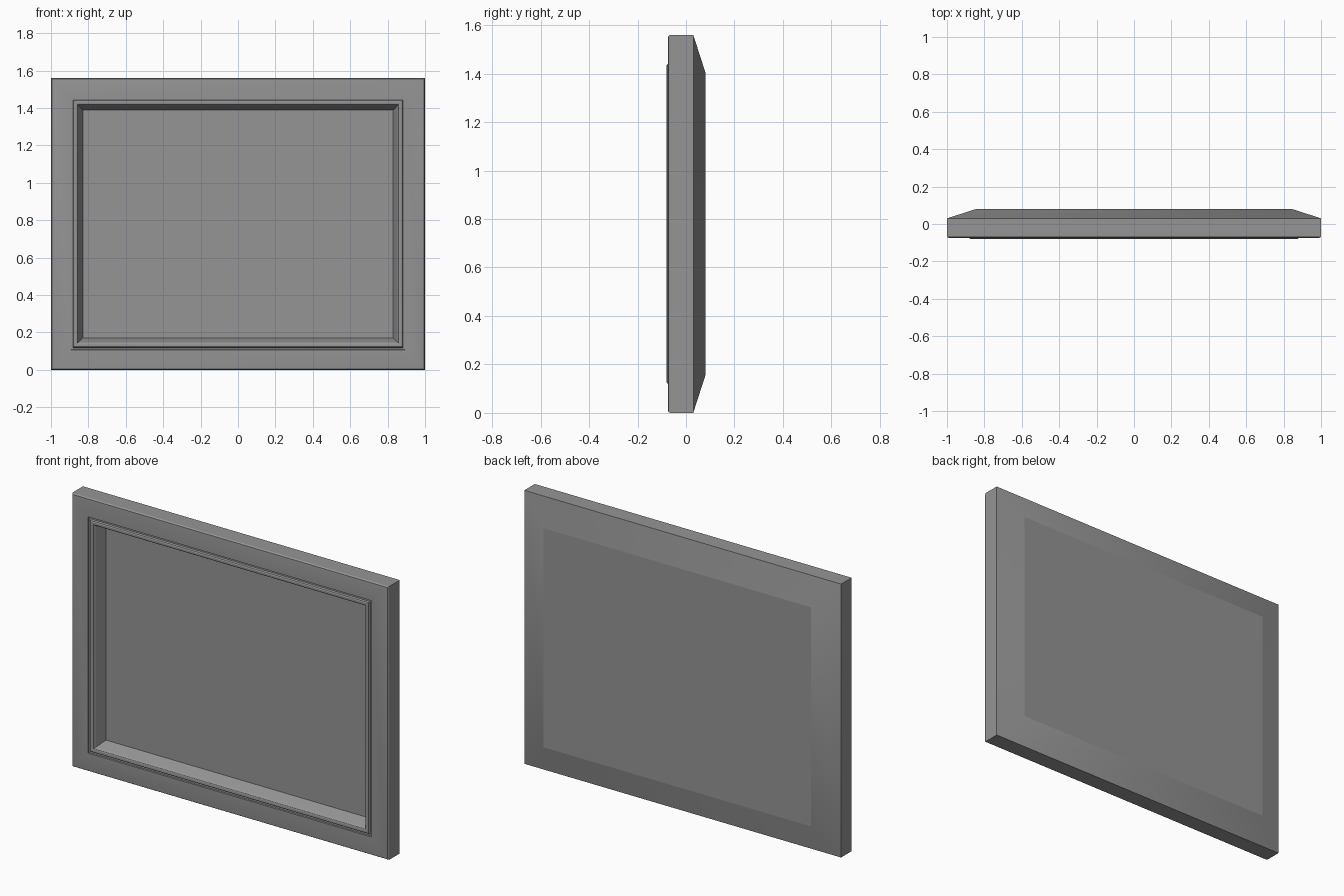
import bpy
import bmesh
import math

cube = bpy.data.objects.get("Cube")
if cube:
    bpy.data.objects.remove(cube, do_unlink=True)

WIDTH, HEIGHT = 2.0, 1.56

grey = bpy.data.materials.new("plain grey")
grey.use_nodes = True
colour = (0.3, 0.3, 0.3, 1)
grey.diffuse_color = colour
grey.node_tree.nodes["Principled BSDF"].inputs["Base Color"].default_value = colour


def add_ring(bm, inset, y):
    """Rectangle of four vertices, inset from the outer edge, at depth y."""
    x, low, high = WIDTH / 2 - inset, inset, HEIGHT - inset
    return [bm.verts.new(p) for p in
            ((-x, y, low), (x, y, low), (x, y, high), (-x, y, high))]


def build(name, profile, cap_start=False, cap_end=False):
    """Sweep an (inset, y) profile round the rectangle, with optional flat caps."""
    bm = bmesh.new()
    rings = [add_ring(bm, inset, y) for inset, y in profile]
    for a, b in zip(rings, rings[1:]):
        for i in range(4):
            j = (i + 1) % 4
            bm.faces.new((a[i], b[i], b[j], a[j]))
    if cap_start:
        bm.faces.new(rings[0][::-1])
    if cap_end:
        bm.faces.new(rings[-1])
    mesh = bpy.data.meshes.new(name)
    bm.to_mesh(mesh)
    bm.free()
    mesh.materials.append(grey)
    obj = bpy.data.objects.new(name, mesh)
    bpy.context.collection.objects.link(obj)
    bpy.ops.object.select_all(action='DESELECT')
    obj.select_set(True)
    bpy.context.view_layer.objects.active = obj
    bpy.ops.object.shade_smooth_by_angle(angle=math.radians(30))
    return obj


# Flat back with its sloping border
build("back_panel", [(0.155, 0.08), (0, 0.03)], cap_start=True)

# Sides, softened front edge and flat front border
build("outer_frame", [(0, 0.03), (0, -0.065), (0.005, -0.073),
                      (0.015, -0.075), (0.106, -0.075)])

# Narrow groove and raised bead inside the border
build("inner_bead", [(0.106, -0.075), (0.108, -0.068), (0.117, -0.068),
                     (0.121, -0.077), (0.126, -0.08), (0.134, -0.08),
                     (0.142, -0.076), (0.149, -0.064)])

# Sloping recess wall and the sunken front panel
build("recessed_panel", [(0.149, -0.064), (0.171, -0.005)], cap_end=True)
